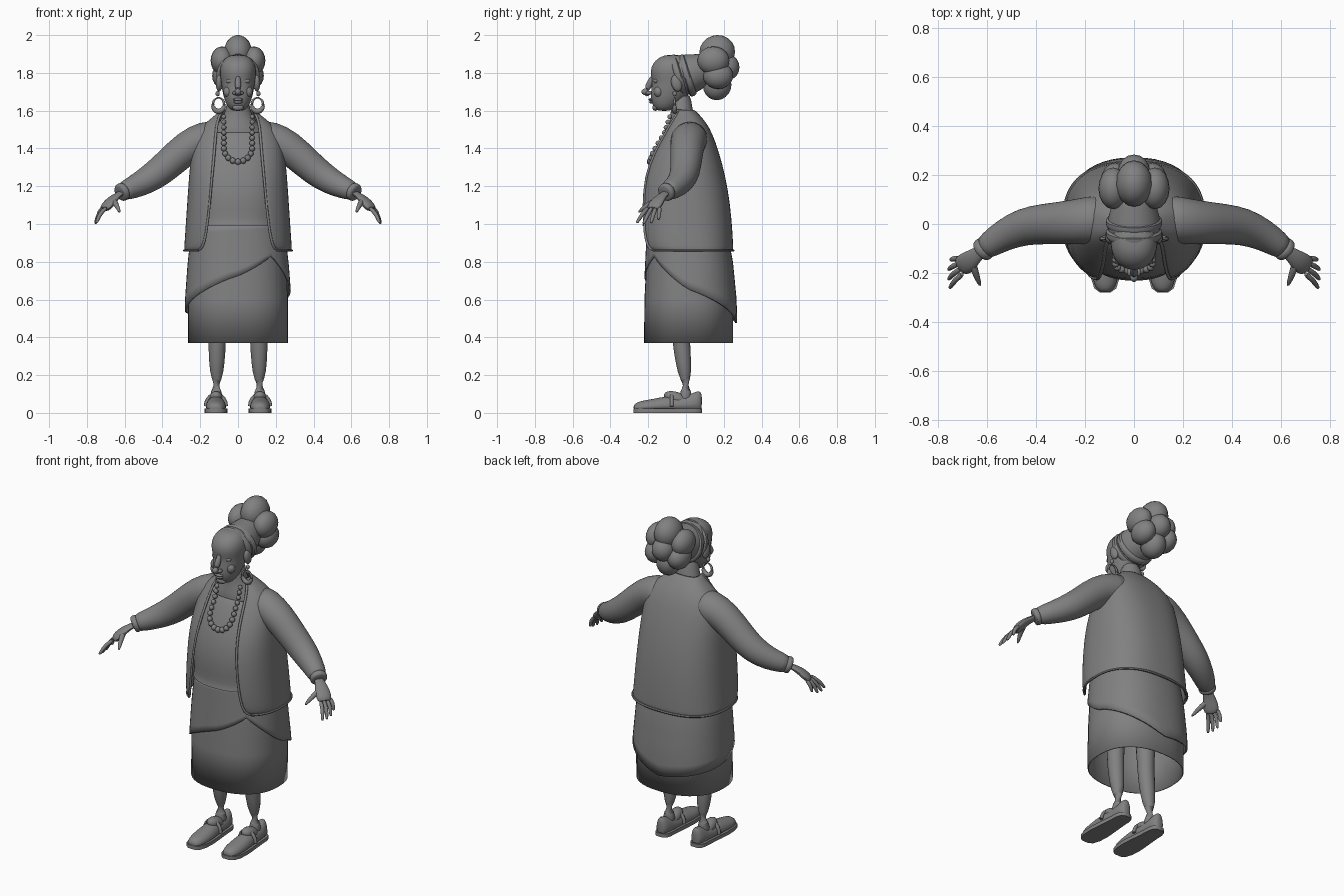
import bpy, bmesh, math
from mathutils import Vector, Matrix

if "Cube" in bpy.data.objects:
    bpy.data.objects.remove(bpy.data.objects["Cube"])

GREY = (0.22, 0.22, 0.22, 1)
grey = bpy.data.materials.new("plain_grey")
grey.use_nodes = True
grey.diffuse_color = GREY
bsdf = grey.node_tree.nodes["Principled BSDF"]
bsdf.inputs["Base Color"].default_value = GREY
bsdf.inputs["Roughness"].default_value = 0.7


def finish(name, bm, subdivide=0, thick=0):
    bmesh.ops.recalc_face_normals(bm, faces=bm.faces)
    mesh = bpy.data.meshes.new(name)
    bm.to_mesh(mesh)
    bm.free()
    mesh.materials.append(grey)
    ob = bpy.data.objects.new(name, mesh)
    bpy.context.collection.objects.link(ob)
    if thick:
        mod = ob.modifiers.new("thickness", 'SOLIDIFY')
        mod.thickness = thick
        mod.offset = -1
    if subdivide:
        ob.modifiers.new("smooth", 'SUBSURF').levels = subdivide
        ob.modifiers["smooth"].render_levels = subdivide
    for o in bpy.context.selected_objects:
        o.select_set(False)
    ob.select_set(True)
    bpy.context.view_layer.objects.active = ob
    bpy.ops.object.shade_smooth_by_angle(angle=math.radians(50))
    return ob


def loft(name, rings, closed=True, caps=True, **options):
    """Skin a list of rings of points."""
    bm = bmesh.new()
    rows = [[bm.verts.new(p) for p in ring] for ring in rings]
    n = len(rows[0])
    for a, b in zip(rows, rows[1:]):
        for i in range(n if closed else n - 1):
            j = (i + 1) % n
            bm.faces.new((a[i], a[j], b[j], b[i]))
    if caps:
        bm.faces.new(rows[0])
        bm.faces.new(rows[-1])
    return finish(name, bm, **options)


def body_point(t, z, front, back, rx, power=2.0):
    """Point on a rounded horizontal section; t runs from the front towards +x."""
    s, c = math.sin(t), math.cos(t)
    e = 2 / power
    x = math.copysign(abs(s) ** e, s) * rx
    y = (front + back) / 2 - math.copysign(abs(c) ** e, c) * (back - front) / 2
    return (x, y, z)


def stack(name, table, power=2.0, n=32, caps=True, **options):
    """Loft of horizontal sections (z, front, back, half width)."""
    rings = [[body_point(math.tau * i / n, *row, power) for i in range(n)] for row in table]
    return loft(name, rings, caps=caps, **options)


def tube(name, path, n=12, flat=1.0, **options):
    """Limb through (x, y, z, radius) points."""
    pts = [Vector(p[:3]) for p in path]
    rings = []
    for i, p in enumerate(pts):
        d = pts[min(i + 1, len(pts) - 1)] - pts[max(i - 1, 0)]
        q = d.to_track_quat('Z', 'Y')
        r = path[i][3]
        rings.append([p + q @ Vector((r * math.cos(math.tau * k / n),
                                      r * flat * math.sin(math.tau * k / n), 0)) for k in range(n)])
    return loft(name, rings, **options)


def blob(name, centre, size, seg=16, tilt=0):
    bm = bmesh.new()
    m = Matrix.Translation(centre) @ Matrix.Rotation(tilt, 4, 'X') @ Matrix.Diagonal((*size, 1))
    bmesh.ops.create_uvsphere(bm, u_segments=seg, v_segments=seg // 2 + 2, radius=1, matrix=m)
    return finish(name, bm)


def mix(table, v):
    """Linear look-up in rows sorted by their first value."""
    for a, b in zip(table, table[1:]):
        if v <= b[0]:
            f = max(0, (v - a[0]) / (b[0] - a[0]))
            return [p + (q - p) * f for p, q in zip(a[1:], b[1:])]
    return list(table[-1][1:])


# Open jacket: (z, front, back, half width, half opening)
jacket = [(.86, -.225, .25, .285, .21), (.875, -.24, .25, .285, .185), (.95, -.25, .247, .28, .168),
          (1.1, -.25, .235, .27, .15), (1.25, -.235, .21, .26, .138), (1.38, -.18, .175, .248, .125),
          (1.48, -.12, .14, .222, .118), (1.54, -.09, .105, .17, .11), (1.58, -.07, .07, .115, .095),
          (1.61, -.06, .04, .085, .075)]
P, N = 2.5, 44
rings = []
for z, f, b, rx, gap in jacket:
    t0 = math.asin((gap / rx) ** (P / 2))
    rings.append([body_point(t0 + (math.tau - 2 * t0) * i / N, z, f, b, rx, P) for i in range(N + 1)])
loft("jacket", rings, closed=False, caps=False, thick=.012, subdivide=1)
for side, k in (("left", 0), ("right", N)):
    tube(side + "_jacket_trim", [(*r[k], .008) for r in rings], n=8, subdivide=1)
tube("jacket_hem", [(*p, .007) for p in rings[0]], n=6)

# Shirt, chest and neck
stack("shirt", [(.99, -.232, .2, .235), (1.02, -.222, .2, .23), (1.12, -.232, .2, .24),
                (1.25, -.215, .18, .235), (1.38, -.165, .14, .215), (1.47, -.115, .1, .17),
                (1.485, -.1, .09, .15)], 2.3, caps=False, subdivide=1)
stack("neck", [(1.42, -.1, .08, .15), (1.49, -.1, .08, .14), (1.55, -.085, .06, .09),
               (1.6, -.078, .03, .06), (1.7, -.085, .03, .06)], subdivide=1)

# Skirt with a slanted wrap over it
skirt = [(.37, -.222, .25, .265), (.6, -.22, .25, .265), (.8, -.21, .235, .255), (1.0, -.2, .2, .235)]
stack("skirt", skirt, 2.3, n=40, caps=False, thick=.006)
hem = [(.66, .83), (1.57, .65), (3.14, .475), (4.71, .54), (6.28, .725), (6.95, .83)]
rings = []
for row in range(9):
    ring = []
    for i in range(48):
        t = .66 + math.tau * i / 48
        z = 1.0 + (mix(hem, t)[0] - 1.0) * row / 8
        f, b, rx = mix(skirt, z)
        grow = .009 + .012 * row / 8
        ring.append(body_point(t, z, f - .006, b + grow, rx + grow * .8, 2.3))
    rings.append(ring)
loft("skirt_wrap", rings, caps=False, thick=.01)

# Head and face
stack("head", [(1.598, -.15, -.08, .03), (1.615, -.17, -.06, .052), (1.655, -.188, -.01, .072),
               (1.71, -.186, .03, .085), (1.755, -.177, .045, .09), (1.79, -.189, .05, .096),
               (1.83, -.186, .045, .096), (1.865, -.165, .02, .082), (1.888, -.13, -.01, .055),
               (1.895, -.1, -.04, .025)], 2.2, n=24, subdivide=1)
tube("nose", [(0, -.175, 1.785, .012), (0, -.19, 1.75, .016), (0, -.206, 1.715, .021),
              (0, -.21, 1.692, .022), (0, -.195, 1.68, .012)], subdivide=1)
blob("nose_tip", (0, -.217, 1.7), (.016, .019, .017))
blob("upper_lip", (0, -.184, 1.659), (.028, .014, .008))
blob("lower_lip", (0, -.181, 1.645), (.024, .014, .008))
blob("chin", (0, -.162, 1.617), (.03, .016, .018))

# Head wrap: bands and gathered bun
tube("head_wrap", [(0, -.06, 1.785, .098), (0, -.03, 1.785, .11), (0, .03, 1.795, .108),
                   (0, .09, 1.82, .085), (0, .15, 1.84, .07)], n=24, subdivide=1)
for k, y in enumerate((-.04, .005)):
    tube("wrap_band_%d" % (k + 1), [(0, y - .022, 1.78, .104), (0, y - .014, 1.783, .115),
                                   (0, y + .014, 1.79, .117), (0, y + .022, 1.793, .106)],
         n=28, subdivide=1)
blob("bun_top", (0, .165, 1.91), (.075, .095, .09), tilt=.3)
blob("bun_back", (0, .215, 1.83), (.065, .068, .07))
blob("bun_bottom", (0, .165, 1.735), (.068, .075, .08), tilt=-.3)

for side, s in (("left", 1), ("right", -1)):
    blob(side + "_bun_upper", (s * .085, .145, 1.865), (.06, .085, .075))
    blob(side + "_bun_lower", (s * .075, .17, 1.785), (.062, .08, .07))
    # Eyes, nostrils, ears, earrings
    blob(side + "_eyelid", (s * .04, -.158, 1.757), (.024, .014, .014))
    blob(side + "_nostril", (s * .017, -.197, 1.694), (.012, .016, .011))
    blob(side + "_cheek", (s * .05, -.145, 1.7), (.028, .025, .03))
    blob(side + "_ear", (s * .1, -.05, 1.745), (.018, .028, .045), tilt=.25)
    blob(side + "_ear_stud", (s * .108, -.06, 1.69), (.011, .011, .014))
    hoop = []
    for i in range(25):
        a = math.tau * i / 24
        hoop.append((s * .103 + .03 * math.sin(a), -.06, 1.632 + .036 * math.cos(a),
                     .009 - .005 * math.cos(a)))
    tube(side + "_earring", hoop, n=8)

    # Sleeve and cuff
    tube(side + "_sleeve", [(s * x, y, z, r) for x, y, z, r in (
        (.1, .025, 1.45, .1), (.18, .015, 1.45, .098), (.27, .005, 1.408, .09),
        (.37, 0, 1.315, .083), (.45, -.01, 1.25, .078), (.53, -.045, 1.205, .065),
        (.59, -.085, 1.18, .054), (.615, -.105, 1.17, .045))], n=20, subdivide=1)
    tube(side + "_cuff", [(s * x, y, z, r) for x, y, z, r in (
        (.6, -.093, 1.176, .044), (.607, -.098, 1.173, .05), (.622, -.11, 1.165, .049),
        (.627, -.114, 1.162, .04))], n=20, subdivide=1)

    # Hand
    tube(side + "_palm", [(s * x, y, z, r) for x, y, z, r in (
        (.6, -.095, 1.175, .027), (.638, -.122, 1.152, .028), (.665, -.145, 1.13, .042),
        (.695, -.167, 1.095, .047), (.71, -.178, 1.075, .036))], flat=.5, subdivide=1)
    tips = ((.752, -.262, 1.005), (.757, -.226, 1.0), (.757, -.186, 1.004), (.747, -.146, 1.022))
    for k, tip in enumerate(tips):
        root = Vector((.692 + .006 * k, -.198 + .02 * k, 1.09))
        tip = Vector(tip)
        mid = root.lerp(tip, .5) + Vector((.009, 0, .008))
        tube("%s_finger_%d" % (side, k + 1), [(s * p.x, p.y, p.z, r) for p, r in (
            (root, .013), (mid, .012), (root.lerp(tip, .9), .01), (tip, .005))], n=8, subdivide=1)
    tube(side + "_thumb", [(s * x, y, z, r) for x, y, z, r in (
        (.66, -.15, 1.128, .018), (.648, -.192, 1.108, .016), (.635, -.228, 1.083, .012),
        (.625, -.253, 1.06, .006))], n=8, subdivide=1)

    # Leg
    tube(side + "_leg", [(s * x, y, z, r) for x, y, z, r in (
        (.105, -.03, .75, .07), (.108, -.03, .5, .055), (.11, -.026, .38, .049),
        (.112, -.014, .27, .042), (.113, -.002, .17, .032), (.115, 0, .12, .036),
        (.116, -.005, .05, .04))], n=16, subdivide=1)
    blob(side + "_instep", (s * .116, -.05, .075), (.038, .07, .035), tilt=-.35)

    # Shoe: (y, half width, height)
    shoe = [(-.278, .02, .04), (-.262, .042, .057), (-.22, .055, .067), (-.16, .058, .077),
            (-.1, .054, .09), (-.06, .05, .088), (0, .045, .088), (.045, .043, .112),
            (.073, .034, .118), (.085, .018, .1)]
    cx = s * .117
    rings = []
    for y, w, h in shoe:
        arch = [(cx + w * math.cos(math.pi * i / 10), y,
                 .012 + (h - .012) * math.sin(math.pi * i / 10) ** .7) for i in range(11)]
        rings.append(arch)
    loft(side + "_shoe", rings, subdivide=1)
    sole = [[(cx + q * (w + .003), y, z) for q, z in ((-1, 0), (1, 0), (1, .022), (-1, .022))]
            for y, w, h in shoe]
    loft(side + "_sole", sole)
    tube(side + "_shoe_strap", [(cx + .054 * math.cos(a), -.075, .035 + .063 * math.sin(a), .01)
                                for a in [math.pi * i / 10 for i in range(11)]], n=8)

# Necklace
R, turn = .075, .075 * math.pi / 2
for i in range(-10, 11):
    arc = i * .028
    if abs(arc) < turn:
        x, z = R * math.sin(arc / R), 1.405 - R * math.cos(arc / R)
    else:
        x, z = math.copysign(R, arc), 1.405 + abs(arc) - turn
    y = mix([(1.25, -.22), (1.38, -.173), (1.48, -.115), (1.57, -.085)], z)[0]
    blob("necklace_bead_%d" % (i + 11), (x, y, z), [.017 - .0004 * abs(i)] * 3, seg=10)
